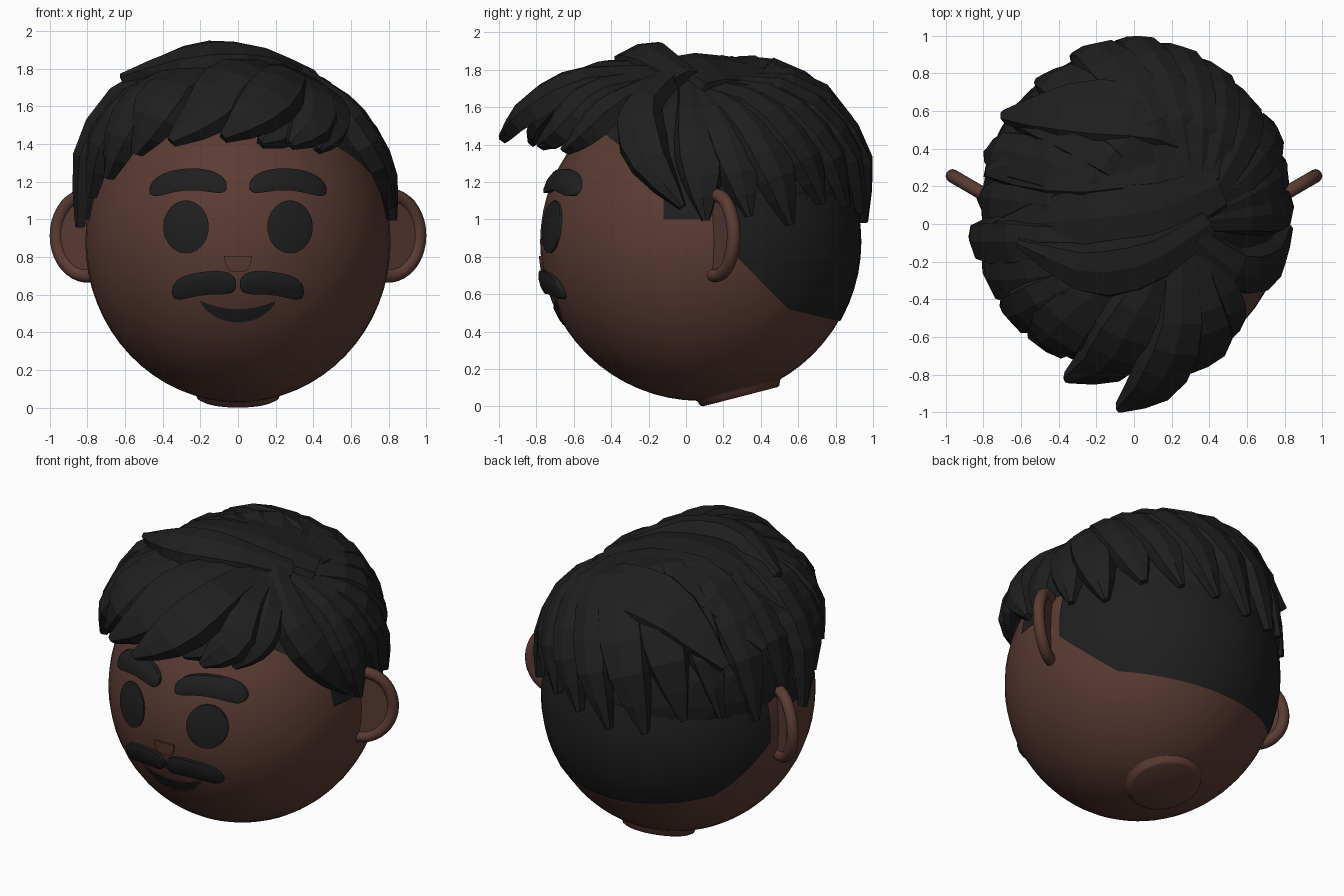
import bpy, bmesh, math, random
from mathutils import Vector

if "Cube" in bpy.data.objects:
    bpy.data.objects.remove(bpy.data.objects["Cube"])

random.seed(4)
C = Vector((0, 0.075, 0.88))        # head centre
R = Vector((0.81, 0.855, 0.85))     # head radii


def material(name, rgb):
    m = bpy.data.materials.new(name)
    m.diffuse_color = (*rgb, 1)
    m.use_nodes = True
    m.node_tree.nodes["Principled BSDF"].inputs["Base Color"].default_value = m.diffuse_color
    return m


SKIN = material("brown skin", (0.104, 0.044, 0.034))
DARK = material("black hair", (0.0135, 0.0135, 0.0135))


def finish(bm, name, mat, smooth=None):
    bmesh.ops.remove_doubles(bm, verts=bm.verts, dist=1e-5)
    bmesh.ops.recalc_face_normals(bm, faces=bm.faces)
    me = bpy.data.meshes.new(name)
    bm.to_mesh(me)
    bm.free()
    me.materials.append(mat)
    ob = bpy.data.objects.new(name, me)
    bpy.context.collection.objects.link(ob)
    if smooth:
        bpy.ops.object.select_all(action='DESELECT')
        ob.select_set(True)
        bpy.context.view_layer.objects.active = ob
        bpy.ops.object.shade_smooth_by_angle(angle=math.radians(smooth))
    return ob


def on_head(d, k=1.0):
    return C + Vector((d.x * R.x, d.y * R.y, d.z * R.z)) * k


def head_sphere(k=1.0, u=48, v=32):
    bm = bmesh.new()
    bmesh.ops.create_uvsphere(bm, u_segments=u, v_segments=v, radius=1)
    for p in bm.verts:
        p.co = on_head(p.co, k)
    return bm


def sweep(bm, pts, normals, profile):
    """Skin a closed section (side, up) along a path, with capped ends."""
    rings = []
    n = len(pts)
    for i, p in enumerate(pts):
        tan = (pts[min(i + 1, n - 1)] - pts[max(i - 1, 0)]).normalized()
        side = tan.cross(normals[i]).normalized()
        up = side.cross(tan)
        rings.append([bm.verts.new(p + side * a + up * b) for a, b in profile(i / (n - 1))])
    for r0, r1 in zip(rings, rings[1:]):
        for j in range(len(r0)):
            k = (j + 1) % len(r0)
            bm.faces.new((r0[j], r0[k], r1[k], r1[j]))
    bm.faces.new(rings[0])
    bm.faces.new(rings[-1])


# head and tilted neck stub
finish(head_sphere(), "head", SKIN, 60)
bm = bmesh.new()
axis = Vector((0, -0.25, 0.97)).normalized()
rot = axis.to_track_quat('Z', 'Y').to_matrix()
prev = None
for r, h in ((0.205, 0), (0.22, 0.008), (0.226, 0.03), (0.245, 0.05), (0.30, 0.085), (0.34, 0.14)):
    ring = [bm.verts.new(Vector((0, 0.29, 0.052)) + rot @ Vector(
        (r * math.cos(a), r * math.sin(a), h))) for a in (math.tau * i / 32 for i in range(32))]
    if prev:
        for j in range(32):
            bm.faces.new((prev[j], prev[j - 1], ring[j - 1], ring[j]))
    else:
        bm.faces.new(ring)
    prev = ring
finish(bm, "neck", SKIN, 50)

# ears: round rim with a thin inner plate
for s, label in ((-1, "left"), (1, "right")):
    u = Vector((s * 0.86, 0.5, 0))
    nrm = Vector((s * 0.5, -0.86, 0))
    base = Vector((s * 0.80, 0.16, 0.915))
    path = []
    for i in range(25):
        t = math.radians(-115 + 230 * i / 24)
        path.append(base + u * 0.19 * math.cos(t) + Vector((0, 0, 0.215 * math.sin(t))))
    bm = bmesh.new()
    sweep(bm, path, [nrm] * 25, lambda t: [(0.036 * math.cos(a), 0.036 * math.sin(a))
                                           for a in (math.tau * j / 12 for j in range(12))])
    finish(bm, label + "_ear_rim", SKIN, 60)
    bm = bmesh.new()
    f = bm.faces.new([bm.verts.new(p - nrm * 0.012) for p in path])
    ext = bmesh.ops.extrude_face_region(bm, geom=[f])
    for v in ext["geom"]:
        if isinstance(v, bmesh.types.BMVert):
            v.co += nrm * 0.024
    finish(bm, label + "_ear_inner", SKIN)


# face parts: a strip between two curves, projected on the head
def patch(name, mat, fn, off, dome=0.0, n=24, m=8):
    def put(x, z, o):
        q = max(0, 1 - (x / R.x) ** 2 - ((z - C.z) / R.z) ** 2)
        return Vector((x, C.y - R.y * math.sqrt(q) - o, z))
    bm = bmesh.new()
    grid = []
    for i in range(n + 1):
        u = -math.cos(math.pi * i / n)
        x, lo, hi = fn(u)
        col = []
        for j in range(m + 1):
            v = -math.cos(math.pi * j / m)
            o = off * (1 - dome * max(v * v, u ** 8))
            col.append(bm.verts.new(put(x, lo + (hi - lo) * (v + 1) / 2, o)))
        grid.append(col)
    for a, b in zip(grid, grid[1:]):
        for j in range(m):
            bm.faces.new((a[j], a[j + 1], b[j + 1], b[j]))
    bmesh.ops.remove_doubles(bm, verts=bm.verts, dist=1e-5)
    ext = bmesh.ops.extrude_edge_only(bm, edges=[e for e in bm.edges if e.is_boundary])
    for v in ext["geom"]:
        if isinstance(v, bmesh.types.BMVert):
            v.co = put(v.co.x, v.co.z, -0.02)
    return finish(bm, name, mat, 45)


def band(s, x0, x1, z_in, z_mid, z_out, half):
    def fn(u):
        z = z_mid + (z_out - z_in) / 2 * u + ((z_in + z_out) / 2 - z_mid) * u * u
        h = half * math.sqrt(max(0, 1 - u ** 6))
        return s * (x0 + (x1 - x0) * (u + 1) / 2), z - h, z + h
    return fn


def oval(s):
    def fn(u):
        h = 0.14 * math.sqrt(max(0, 1 - u * u))
        return s * 0.276 + 0.12 * u, 0.96 - h, 0.96 + h
    return fn


for s, label in ((-1, "left"), (1, "right")):
    patch(label + "_eye", DARK, oval(s), 0.012, 0.3)
    patch(label + "_eyebrow", DARK, band(s, 0.06, 0.47, 1.175, 1.212, 1.155, 0.058), 0.04, 0.3)
    patch(label + "_moustache", DARK, band(s, 0.01, 0.35, 0.655, 0.66, 0.615, 0.062), 0.035, 0.3)
patch("nose", SKIN, lambda u: (0.073 * u, 0.805 - 0.083 * (1 - u ** 4) ** 0.6, 0.805), 0.01)
patch("lip", SKIN, lambda u: (0.215 * u, 0.578 - 0.142 * (1 - u * u) ** 0.8, 0.578 - 0.045 * (1 - u * u)), 0.004)
patch("mouth", DARK, lambda u: (0.2 * u, 0.568 - 0.115 * (1 - u * u) ** 0.7, 0.568 - 0.045 * (1 - u * u)), 0.007)

# close-cropped hair on the back of the head, with sideburns
bm = head_sphere(1.009)
cuts = [((0, 0.25, 0), (0, 1, 0)), ((0, 0.25, 0.82), (0, 1, 1)), ((0, 0.55, 0.52), (0, 0.23, 1)),
        ((0, 0, 1.12), (0, 0.78, 1)), ((0, -0.12, 0), (0, 1, 0)), ((0, 0.08, 0), (0, 1, 0)),
        ((0, 0, 1.0), (0, 0, 1)), ((0, 0, 1.12), (0, 0, 1))]
for co, no in cuts:
    bmesh.ops.bisect_plane(bm, geom=bm.verts[:] + bm.edges[:] + bm.faces[:],
                           plane_co=co, plane_no=Vector(no).normalized())


def cropped(p):
    back = p.y > 0.25 and p.y + p.z > 1.07 and p.z > 0.52 - 0.23 * (p.y - 0.55)
    top = p.z > 1.12 and p.z > 1.12 - 0.78 * p.y
    burn = -0.12 < p.y < 0.08 and 1.0 < p.z < 1.13
    return back or top or burn


bmesh.ops.delete(bm, geom=[f for f in bm.faces if not cropped(f.calc_center_median())], context='FACES')
finish(bm, "cropped_hair", DARK, 60)

# hair volume under the locks
bm = bmesh.new()
bmesh.ops.create_icosphere(bm, subdivisions=3, radius=1)
for v in bm.verts:
    v.co = Vector((-0.02 + 0.78 * v.co.x, 0.15 + 0.76 * v.co.y, 1.15 + 0.68 * v.co.z))
bmesh.ops.bisect_plane(bm, geom=bm.verts[:] + bm.edges[:] + bm.faces[:], plane_co=(0, 0, 1.2),
                       plane_no=Vector((0, 0.55, 1)).normalized(), clear_inner=True)
finish(bm, "hair_base", DARK)


# locks: tapered faceted strips along a smooth path
def lock(bm, ctrl, w, t=0.08):
    c = [Vector(p) for p in ctrl]
    c = [c[0] * 2 - c[1]] + c + [c[-1] * 2 - c[-2]]
    pts = []
    for i in range(8):
        g = i / 7 * (len(c) - 3)
        k = min(int(g), len(c) - 4)
        f = g - k
        a, b, d, e = c[k:k + 4]
        pts.append(0.5 * (2 * b + (d - a) * f + (2 * a - 5 * b + 4 * d - e) * f * f
                          + (3 * b - a - 3 * d + e) * f ** 3))

    def prof(x):
        k = 0.55 + 0.9 * x if x < 0.5 else 1 - 0.85 * ((x - 0.5) * 2) ** 1.8
        h = t * (0.35 + 0.65 * k)
        return [(-w * k, -h), (-0.78 * w * k, 0.1 * h), (0.1 * w * k, 0.4 * h),
                (0.8 * w * k, 0.1 * h), (w * k, -h)]
    sweep(bm, pts, [(p - C).normalized() for p in pts], prof)


fringe = [
    (0.17, (0.25, -0.15, 1.80), (0.25, -0.58, 1.77), (0.12, -0.87, 1.61), (-0.08, -0.99, 1.44)),
    (0.19, (0.20, -0.15, 1.82), (0.00, -0.52, 1.80), (-0.14, -0.75, 1.62), (-0.36, -0.83, 1.42)),
    (0.16, (0.30, -0.15, 1.78), (0.38, -0.50, 1.71), (0.40, -0.68, 1.54), (0.28, -0.79, 1.40)),
    (0.16, (0.25, -0.15, 1.78), (0.28, -0.48, 1.70), (0.25, -0.66, 1.53), (0.12, -0.76, 1.41)),
    (0.19, (0.15, -0.15, 1.82), (-0.30, -0.45, 1.75), (-0.45, -0.62, 1.58), (-0.55, -0.60, 1.35)),
    (0.12, (0.33, -0.10, 1.78), (0.50, -0.40, 1.64), (0.50, -0.56, 1.50), (0.43, -0.66, 1.37)),
    (0.16, (0.05, -0.15, 1.82), (-0.42, -0.38, 1.74), (-0.63, -0.49, 1.48), (-0.70, -0.43, 1.22)),
    (0.14, (0.33, -0.08, 1.80), (0.58, -0.26, 1.62), (0.76, -0.22, 1.36), (0.83, -0.02, 1.07))]
crown = [
    (0.16, (0.40, 0.00, 1.77), (0.10, -0.20, 1.89), (-0.25, -0.26, 1.89), (-0.62, -0.10, 1.76)),
    (0.24, (0.45, 0.20, 1.73), (0.10, 0.05, 1.85), (-0.35, 0.00, 1.82), (-0.74, -0.02, 1.58)),
    (0.24, (0.45, 0.34, 1.70), (0.05, 0.36, 1.81), (-0.40, 0.33, 1.78), (-0.78, 0.28, 1.45)),
    (0.22, (0.40, 0.42, 1.66), (0.10, 0.58, 1.77), (-0.32, 0.62, 1.73), (-0.70, 0.58, 1.42)),
    (0.14, (0.00, -0.10, 1.85), (-0.55, -0.10, 1.75), (-0.83, -0.10, 1.40), (-0.85, -0.04, 0.96)),
    (0.17, (0.00, -0.20, 1.85), (-0.45, -0.28, 1.74), (-0.74, -0.30, 1.45), (-0.79, -0.22, 1.12))]
for name, group in (("fringe_locks", fringe), ("crown_locks", crown)):
    bm = bmesh.new()
    for w, *ctrl in group:
        lock(bm, ctrl, w)
    finish(bm, name, DARK)

# side and back locks fan out from the whorl
bm = bmesh.new()
root = Vector((0.40, -0.06, 1.05)).normalized()
for i in range(12):
    az = math.radians(2 + 15.8 * i)
    tz = 1.03 + random.uniform(-0.07, 0.06)
    z = (tz - C.z) / R.z
    h = math.sqrt(1 - z * z)
    tip = Vector((h * math.cos(az), h * math.sin(az), z))
    lift = 0.065 * max(0, math.sin(az - 0.3)) + 0.02 * i / 12
    ctrl = [on_head(root.slerp(tip, f), k + lift * g) for f, k, g in
            ((0, 1.10, 0), (0.4, 1.125, 1.4), (0.72, 1.10, 1.2), (1, 1.035, 0.2))]
    lock(bm, ctrl, 0.15 + random.uniform(-0.015, 0.02), 0.075)
finish(bm, "side_and_back_locks", DARK)
